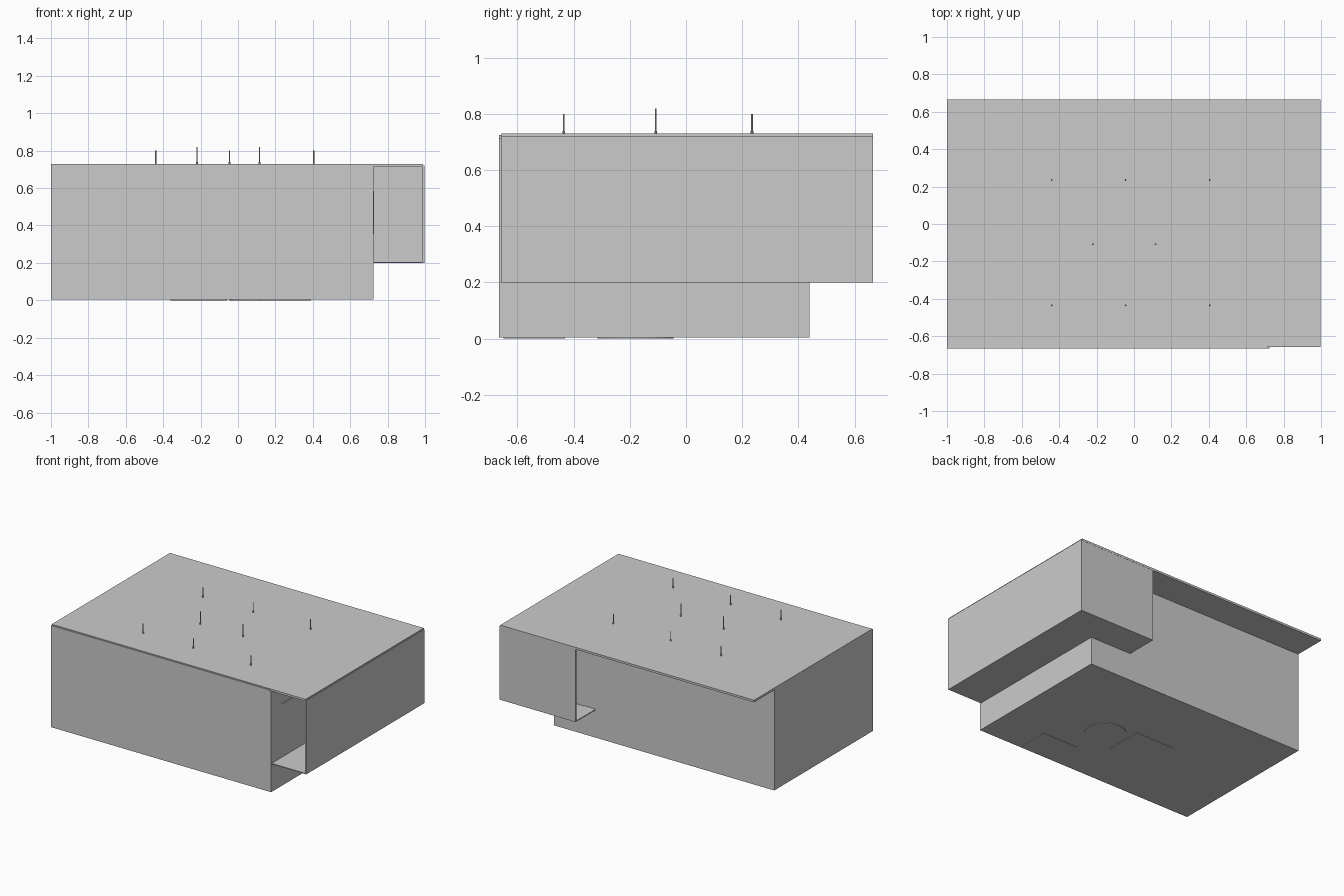
import bpy

if "Cube" in bpy.data.objects:
    bpy.data.objects.remove(bpy.data.objects["Cube"])


def box(name, x0, x1, y0, y1, z0, z1):
    bpy.ops.mesh.primitive_cube_add(
        size=1, location=((x0 + x1) / 2, (y0 + y1) / 2, (z0 + z1) / 2))
    ob = bpy.context.object
    ob.name = name
    ob.scale = (x1 - x0, y1 - y0, z1 - z0)
    bpy.ops.object.transform_apply(location=False, rotation=False, scale=True)
    return ob


def cone(name, x, y, z0, z1, r0, r1, sides=12):
    bpy.ops.mesh.primitive_cone_add(
        vertices=sides, radius1=r0, radius2=r1, depth=z1 - z0,
        location=(x, y, (z0 + z1) / 2))
    bpy.context.object.name = name


T = 0.01            # wall thickness
BASE = 0.004        # underside of the room floor
DECK = 0.20         # underside of the raised corridor
TOP = 0.715         # underside of the roof

# Main room shell
box("room_floor", -1, 0.725, -0.656, 0.44, BASE, BASE + 0.01)
box("room_front_wall", -1, 0.715, -0.665, -0.655, BASE, 0.725)
box("room_back_wall", -1, 0.725, 0.44 - T, 0.44, BASE, TOP)
box("room_left_wall", -1, -1 + T, -0.655, 0.44 - T, BASE, TOP)
box("room_right_wall", 0.715, 0.725, -0.665, 0.44 - T, BASE, TOP)

# Raised corridor wrapping the right side and back corner, open at both ends
box("corridor_side_floor", 0.725, 0.99, -0.658, 0.665, DECK, DECK + 0.006)
box("corridor_back_floor", 0.40, 0.725, 0.44, 0.665, DECK, DECK + 0.006)
box("corridor_side_wall", 0.985, 0.996, -0.658, 0.665, DECK, 0.722)
box("corridor_back_wall", 0.40, 0.985, 0.665 - T, 0.665, DECK, TOP)

# Roof slab overhanging the back
box("roof", -1, 0.99, -0.657, 0.666, TOP, 0.73)

# Window panel and door panel facing the corridor
box("window_panel", 0.724, 0.728, -0.55, -0.20, 0.355, 0.585)
box("door_panel", 0.49, 0.66, 0.439, 0.445, DECK + 0.006, 0.69)

# Rugs just breaking through the underside of the floor
cone("round_rug", 0.09, -0.18, 0, 0.018, 0.135, 0.135, 32)
box("middle_rug", -0.36, -0.06, -0.31, -0.045, 0, 0.018)
box("front_rug", 0.12, 0.39, -0.65, -0.43, 0, 0.018)

# Pendant lamps with cords rising through the roof
lamps = [(x, y, 0.80) for y in (0.235, -0.435) for x in (-0.44, -0.045, 0.405)]
lamps += [(x, -0.108, 0.82) for x in (-0.22, 0.115)]
for x, y, top in lamps:
    cone("lamp_cord", x, y, 0.64, top, 0.003, 0.003, 8)
    cone("lamp_fitting", x, y, 0.725, 0.74, 0.005, 0.005, 8)
    cone("lamp_shade", x, y, 0.60, 0.65, 0.04, 0.01, 16)
